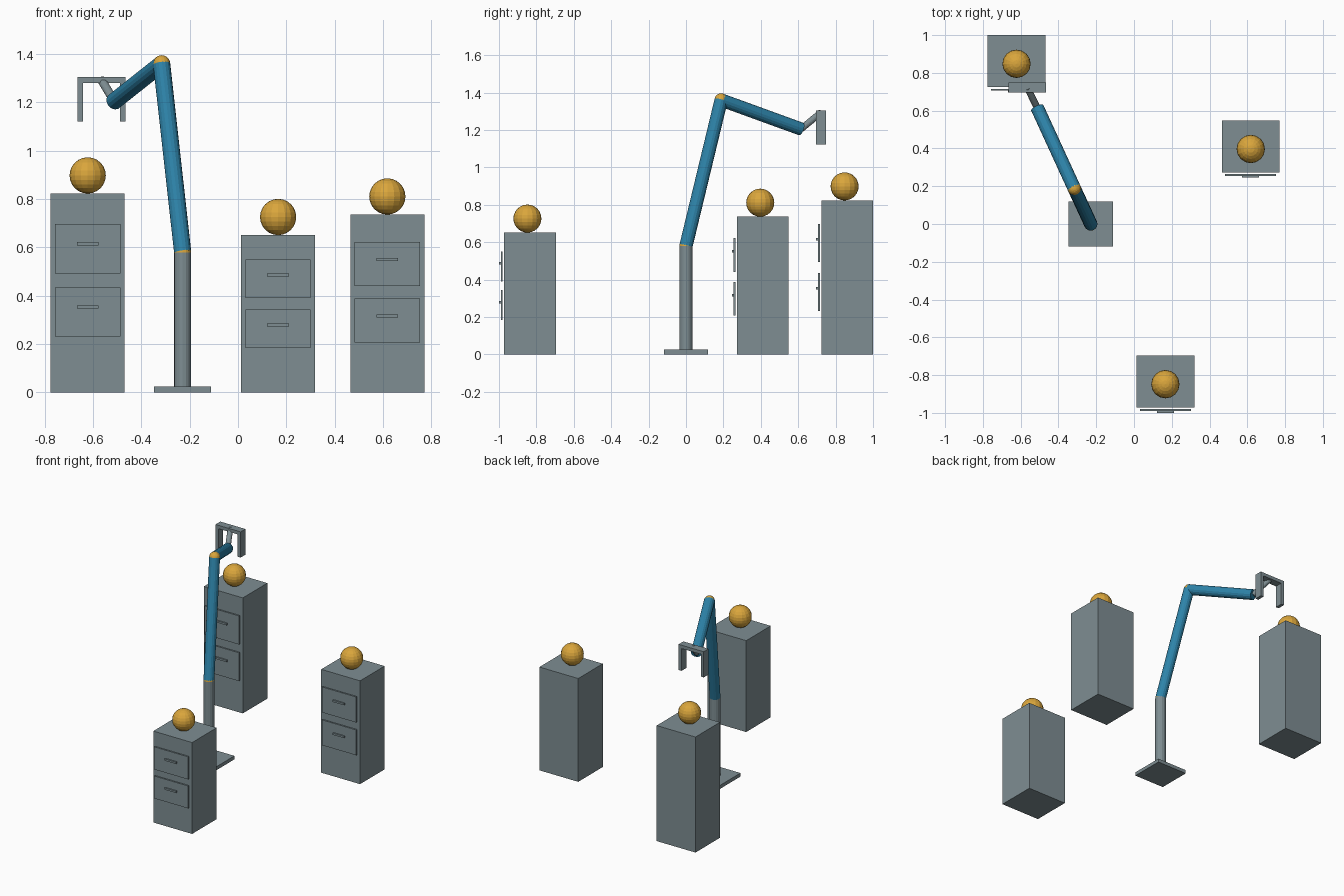
import bpy
from mathutils import Vector

if "Cube" in bpy.data.objects:
    bpy.data.objects.remove(bpy.data.objects["Cube"])


def material(name, rgb):
    m = bpy.data.materials.new(name)
    m.diffuse_color = (*rgb, 1)
    m.use_nodes = True
    m.node_tree.nodes["Principled BSDF"].inputs["Base Color"].default_value = m.diffuse_color
    return m


GREY = material("slate grey", (0.21, 0.27, 0.29))
BLUE = material("steel blue", (0.027, 0.23, 0.40))
GOLD = material("amber", (0.70, 0.38, 0.045))


def finish(name, mat):
    o = bpy.context.object
    o.name = name
    o.data.materials.append(mat)
    return o


def box(name, lo, hi, mat=GREY):
    lo, hi = Vector(lo), Vector(hi)
    bpy.ops.mesh.primitive_cube_add(size=1, location=(lo + hi) / 2)
    bpy.context.object.scale = hi - lo
    return finish(name, mat)


def rod(name, a, b, r, mat):
    a, b = Vector(a), Vector(b)
    d = b - a
    bpy.ops.mesh.primitive_cylinder_add(vertices=16, radius=r, depth=d.length,
                                        location=(a + b) / 2)
    o = finish(name, mat)
    o.rotation_euler = d.to_track_quat('Z', 'Y').to_euler()
    return o


def ball(name, c, r):
    bpy.ops.mesh.primitive_uv_sphere_add(segments=16, ring_count=12, radius=r, location=c)
    return finish(name, GOLD)


# Three drawer cabinets, each with a ball on top
def cabinet(label, x, y, h):
    box(label + "_cabinet", (x - 0.153, y - 0.124, 0), (x + 0.153, y + 0.152, h))
    for i, (z0, z1) in enumerate(((0.282, 0.527), (0.599, 0.846))):
        n = f"{label}_drawer_{i + 1}"
        zc = h * (z0 + z1) / 2 + 0.025 * h
        box(n, (x - 0.135, y - 0.142, h * z0), (x + 0.135, y - 0.132, h * z1))
        box(n + "_handle", (x - 0.045, y - 0.152, zc - 0.0065),
            (x + 0.045, y - 0.142, zc + 0.0065))
    ball(label + "_ball", (x, y, h + 0.075), 0.075)


cabinet("front", 0.166, -0.848, 0.651)
cabinet("right", 0.618, 0.397, 0.736)
cabinet("back", -0.622, 0.848, 0.823)

# Stand
BX = -0.229
box("base_plate", (BX - 0.118, -0.118, 0), (BX + 0.118, 0.118, 0.025))
shoulder = (BX, 0, 0.58)
elbow = (-0.316, 0.188, 1.36)
wrist = (-0.512, 0.615, 1.205)
grip = (-0.565, 0.722, 1.293)
rod("column", (BX, 0, 0.025), shoulder, 0.0355, GREY)

# Arm segments and joints
rod("upper_arm", shoulder, elbow, 0.0355, BLUE)
rod("forearm", elbow, wrist, 0.0355, BLUE)
rod("wrist_link", wrist, grip, 0.018, GREY)
ball("shoulder_joint", shoulder, 0.0355)
ball("elbow_joint", elbow, 0.0355)

# Gripper
gx, gy = grip[0], grip[1]
box("gripper_bar", (gx - 0.099, gy - 0.027, 1.281), (gx + 0.099, gy + 0.027, 1.305))
for side, s in (("left", -1), ("right", 1)):
    c = gx + s * 0.0875
    box(side + "_finger", (c - 0.0115, gy - 0.027, 1.122), (c + 0.0115, gy + 0.027, 1.281))
